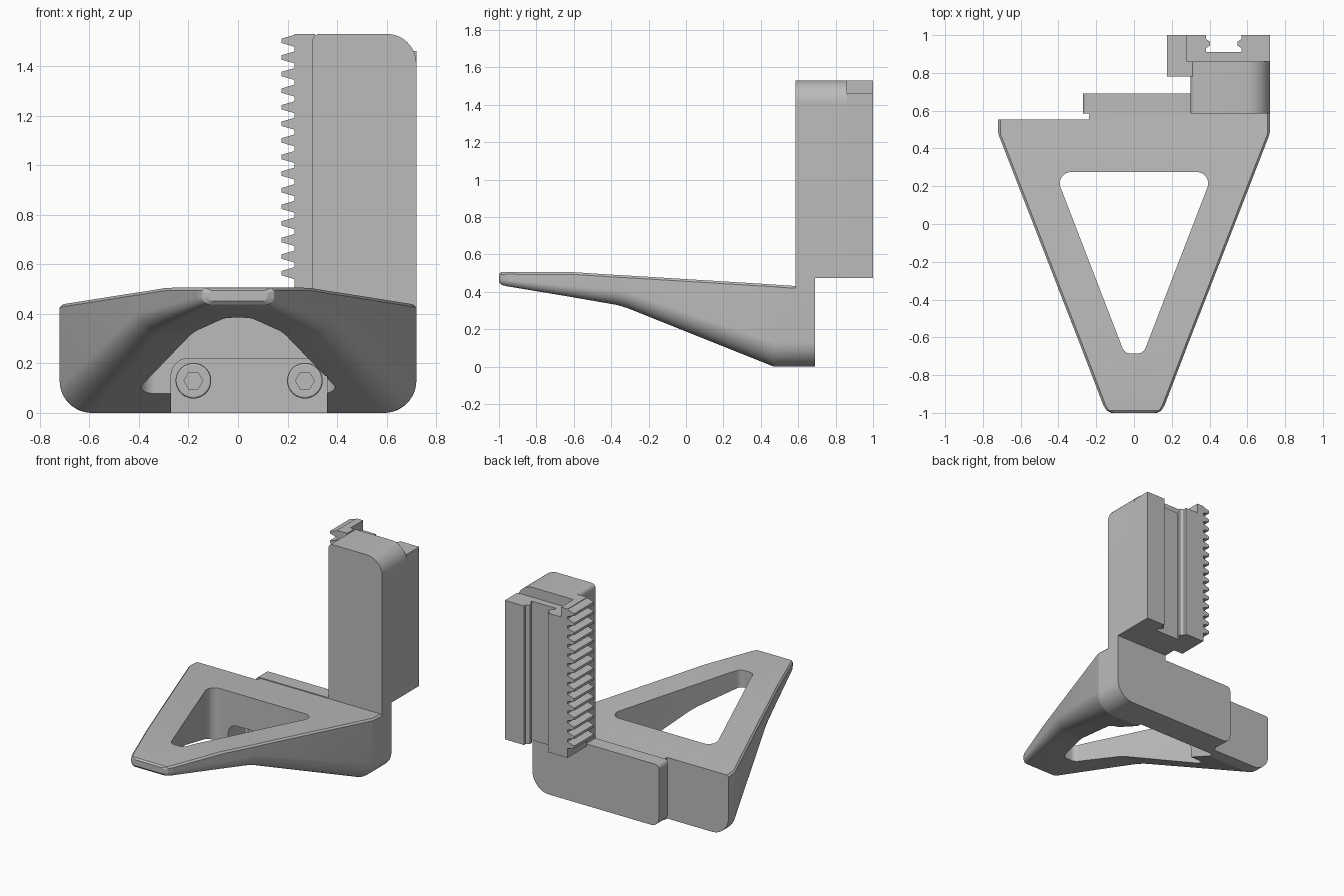
import bpy, bmesh, math
from mathutils import Vector

if "Cube" in bpy.data.objects:
    bpy.data.objects.remove(bpy.data.objects["Cube"], do_unlink=True)

grey = bpy.data.materials.new("plain_grey")
grey.use_nodes = True
grey.diffuse_color = (0.5, 0.5, 0.5, 1)
grey.node_tree.nodes["Principled BSDF"].inputs["Base Color"].default_value = (0.5, 0.5, 0.5, 1)


def finish(name, bm):
    bmesh.ops.recalc_face_normals(bm, faces=bm.faces)
    mesh = bpy.data.meshes.new(name)
    bm.to_mesh(mesh)
    bm.free()
    mesh.materials.append(grey)
    ob = bpy.data.objects.new(name, mesh)
    bpy.context.collection.objects.link(ob)
    return ob


def activate(ob):
    bpy.ops.object.select_all(action='DESELECT')
    ob.select_set(True)
    bpy.context.view_layer.objects.active = ob


def rounded(points, steps=12):
    """Outline from (x, y, radius) corners, with arcs at the rounded ones."""
    out = []
    for i, (x, y, r) in enumerate(points):
        p = Vector((x, y))
        if r == 0:
            out.append(p)
            continue
        a = (Vector(points[i - 1][:2]) - p).normalized()
        b = (Vector(points[(i + 1) % len(points)][:2]) - p).normalized()
        half = a.angle(b) / 2
        centre = p + (a + b).normalized() * (r / math.sin(half))
        start = p + a * (r / math.tan(half)) - centre
        end = p + b * (r / math.tan(half)) - centre
        sweep = start.angle(end)
        for k in range(steps + 1):
            t = k / steps
            out.append(centre + (start * math.sin((1 - t) * sweep) + end * math.sin(t * sweep)) / math.sin(sweep))
    return out


def prism(name, outline, low, high, axis):
    """Extrude an outline along y (outline in x, z) or z (outline in x, y)."""
    bm = bmesh.new()
    rings = []
    for d in (low, high):
        rings.append([bm.verts.new((p[0], d, p[1]) if axis == 'y' else (p[0], p[1], d)) for p in outline])
    n = len(outline)
    for i in range(n):
        j = (i + 1) % n
        bm.faces.new((rings[0][i], rings[0][j], rings[1][j], rings[1][i]))
    for ring in rings:
        bm.faces.new(ring)
    return finish(name, bm)


def box(name, x0, x1, y0, y1, z0, z1):
    return prism(name, [(x0, y0), (x1, y0), (x1, y1), (x0, y1)], z0, z1, 'z')


def cut(ob, cutter):
    activate(ob)
    mod = ob.modifiers.new("cut", 'BOOLEAN')
    mod.object, mod.operation, mod.solver = cutter, 'DIFFERENCE', 'EXACT'
    bpy.ops.object.modifier_apply(modifier=mod.name)
    bpy.data.objects.remove(cutter, do_unlink=True)


def section(y, w, top, bottom, r):
    """Body cross-section: crisp top edges, rounded lower edges."""
    e = 0.012
    side = [(w - e, top), (w, top - e)]
    for k in range(13):
        a = math.pi / 2 * k / 12
        side.append((w - r + r * math.cos(a), bottom + r - r * math.sin(a)))
    return [(x, y, z) for x, z in side] + [(-x, y, z) for x, z in reversed(side)]


# Tapered triangular arm, lofted from tip to back
stations = [(-1.0, 0.12, 0.495, 0.452, 0.02), (-0.988, 0.145, 0.505, 0.438, 0.03),
            (-0.96, 0.162, 0.506, 0.43, 0.035), (-0.6, 0.3, 0.505, 0.37, 0.06),
            (-0.37, 0.39, 0.49, 0.33, 0.08), (-0.31, 0.413, 0.487, 0.312, 0.085),
            (0.47, 0.716, 0.439, 0.0, 0.13), (0.49, 0.72, 0.437, 0.0, 0.13),
            (0.585, 0.72, 0.431, 0.0, 0.13)]
bm = bmesh.new()
rings = [[bm.verts.new(p) for p in section(*s)] for s in stations]
for a, b in zip(rings, rings[1:]):
    for i in range(len(a)):
        j = (i + 1) % len(a)
        bm.faces.new((a[i], a[j], b[j], b[i]))
bm.faces.new(rings[0])
bm.faces.new(rings[-1])
arm = finish("triangular_arm", bm)

# Triangular window, screw pocket and the stepped back face
window = rounded([(-0.42, 0.275, 0.06), (0.42, 0.275, 0.06), (0.05, -0.685, 0.045), (-0.05, -0.685, 0.045)])
cut(arm, prism("window_cutter", window, -0.2, 0.8, 'z'))
pocket = rounded([(-0.27, -0.1, 0), (0.36, -0.1, 0), (0.36, 0.22, 0.07), (-0.27, 0.22, 0.07)])
cut(arm, prism("pocket_cutter", pocket, 0.1, 0.5, 'y'))
step = [(-0.9, 0.553), (-0.24, 0.553), (-0.215, 0.7), (-0.9, 0.7)]
cut(arm, prism("step_cutter", step, -0.2, 0.8, 'z'))

# Mounting plate behind the arm
plate = prism("mounting_plate", rounded([(-0.27, 0, 0.06), (0.72, 0, 0.13), (0.72, 0.476, 0),
                                         (0.3, 0.476, 0), (0.3, 0.437, 0), (-0.27, 0.437, 0.03)]), 0.585, 0.69, 'y')

# Upright column with rounded top corners
column = prism("column", rounded([(0.3, 0.475, 0), (0.72, 0.475, 0), (0.72, 1.53, 0.12), (0.3, 1.53, 0.03)]),
               0.585, 0.86, 'y')

# Rear rail with a ribbed slot
half_slot = [(0.245, 1.0), (0.095, 1.0), (0.095, 0.98), (0.072, 0.965), (0.072, 0.945), (0.095, 0.93), (0.095, 0.91)]
mid = 0.475
rail_outline = [(mid + x, y) for x, y in half_slot] + [(mid - x, y) for x, y in reversed(half_slot[1:])]
rail_outline += [(0.28, 1.0), (0.28, 0.86), (0.72, 0.86)]
rail = prism("slotted_rail", rail_outline, 0.475, 1.46, 'z')

# Toothed rack down the side
pitch, root, tip = 0.067, 0.228, 0.176
low, high = 0.475, 1.53
teeth = [(0.28, low), (0.28, high), (root, high)]
z = 1.502
while z > low + 0.03:
    teeth += [(root, z + 0.024), (tip, z + 0.009), (tip, z - 0.009), (root, z - 0.024)]
    z -= pitch
teeth.append((root, low))
rack = prism("toothed_rack", teeth, 0.78, 1.0, 'y')
web = box("rack_web", 0.28, 0.31, 0.78, 0.86, low, high)

# Socket-head screws
screws = []
for name, x in (("right_screw", -0.18), ("left_screw", 0.27)):
    def ring(r, n):
        return [(x + r * math.cos(2 * math.pi * i / n), 0.13 + r * math.sin(2 * math.pi * i / n)) for i in range(n)]
    head = prism(name, ring(0.072, 48), 0.42, 0.505, 'y')
    activate(head)
    bev = head.modifiers.new("rim", 'BEVEL')
    bev.width, bev.segments, bev.angle_limit = 0.008, 2, math.radians(40)
    bpy.ops.object.modifier_apply(modifier=bev.name)
    cut(head, prism("socket_cutter", ring(0.038, 6), 0.3, 0.46, 'y'))
    screws.append(head)

for ob in [arm, plate, column, rail, rack, web] + screws:
    activate(ob)
    bpy.ops.object.shade_smooth_by_angle(angle=math.radians(10))
